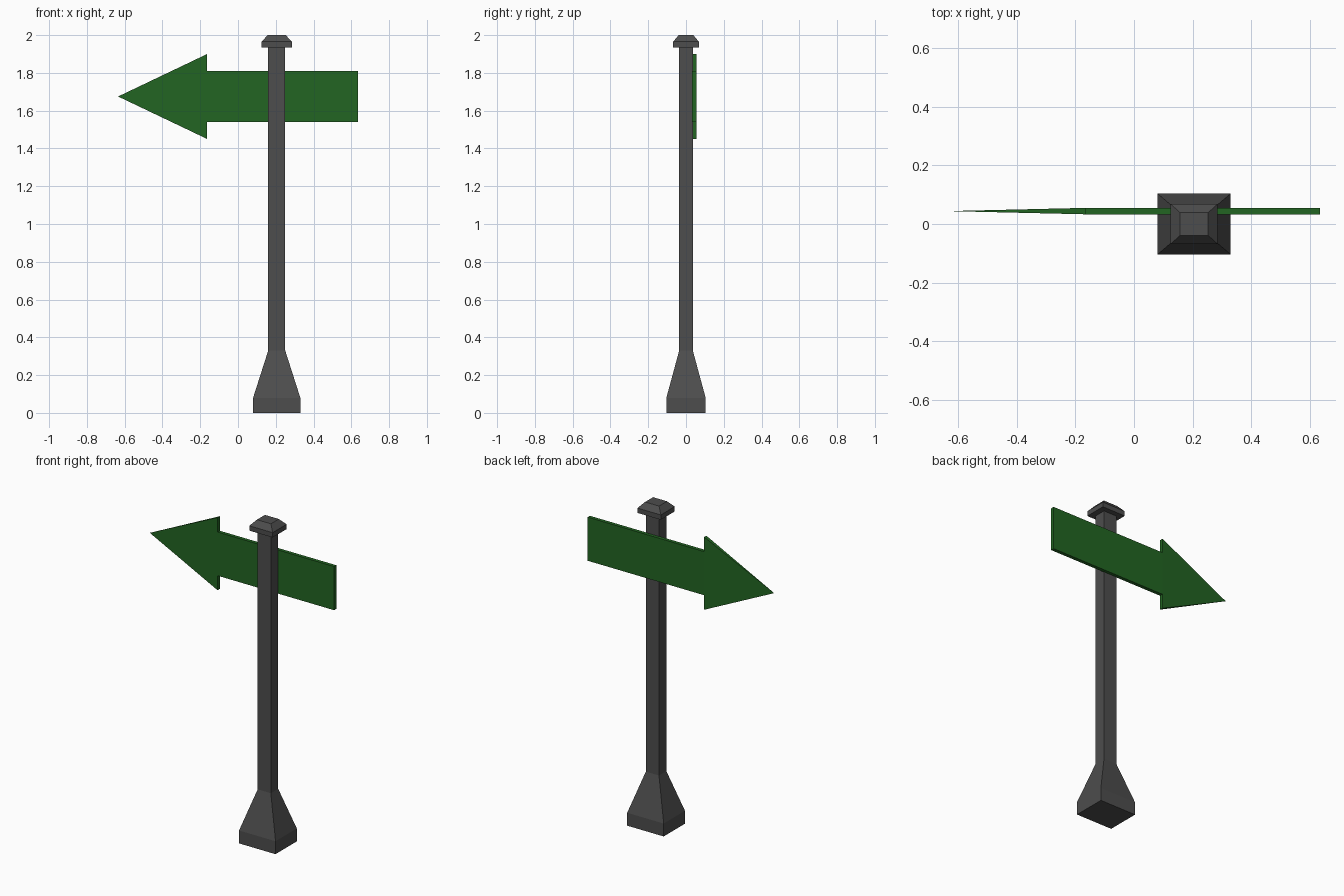
import bpy
import bmesh

cube = bpy.data.objects.get("Cube")
if cube:
    bpy.data.objects.remove(cube, do_unlink=True)


def material(name, colour):
    mat = bpy.data.materials.new(name)
    mat.use_nodes = True
    mat.diffuse_color = (*colour, 1)
    bsdf = next(n for n in mat.node_tree.nodes if n.type == 'BSDF_PRINCIPLED')
    bsdf.inputs["Base Color"].default_value = (*colour, 1)
    return mat


def finish(name, bm, mat):
    bmesh.ops.recalc_face_normals(bm, faces=bm.faces[:])
    mesh = bpy.data.meshes.new(name)
    bm.to_mesh(mesh)
    bm.free()
    mesh.materials.append(mat)
    obj = bpy.data.objects.new(name, mesh)
    bpy.context.collection.objects.link(obj)
    return obj


def square_loft(name, levels, x, mat):
    """Stack rectangular sections (half width, half depth, height)."""
    bm = bmesh.new()
    rings = [[bm.verts.new((x + sx * w, sy * d, z))
              for sx, sy in ((-1, -1), (1, -1), (1, 1), (-1, 1))]
             for w, d, z in levels]
    for low, high in zip(rings, rings[1:]):
        for i in range(4):
            j = (i + 1) % 4
            bm.faces.new((low[i], low[j], high[j], high[i]))
    bm.faces.new(rings[0])
    bm.faces.new(rings[-1])
    return finish(name, bm, mat)


grey = material("dark grey metal", (0.075, 0.075, 0.075))
green = material("sign green", (0.016, 0.13, 0.016))
POST_X = 0.205

# Flared foot, square post and bevelled cap
square_loft("post_foot", [(0.125, 0.104, 0), (0.125, 0.104, 0.08),
                          (0.045, 0.036, 0.33)], POST_X, grey)
square_loft("post_shaft", [(0.045, 0.036, 0.33), (0.045, 0.036, 1.935)], POST_X, grey)
square_loft("post_cap", [(0.08, 0.068, 1.935), (0.08, 0.068, 1.965),
                         (0.048, 0.039, 2.0)], POST_X, grey)

# Arrow board: flat panel and a head that thins to a sharp tip
SIGN_Y, SIGN_Z, HALF_T = 0.044, 1.675, 0.011
NECK_X, END_X = -0.163, 0.635
bm = bmesh.new()
bmesh.ops.create_cube(bm, size=1)
for v in bm.verts:
    v.co = (END_X if v.co.x > 0 else NECK_X,
            SIGN_Y + v.co.y * 2 * HALF_T, SIGN_Z + v.co.z * 0.27)
finish("sign_panel", bm, green)

bm = bmesh.new()
base = [bm.verts.new((NECK_X, SIGN_Y + sy * HALF_T, SIGN_Z + sz * 0.225))
        for sy, sz in ((-1, -1), (1, -1), (1, 1), (-1, 1))]
tip = bm.verts.new((-END_X, SIGN_Y, SIGN_Z))
bm.faces.new(base)
for i in range(4):
    bm.faces.new((base[i], base[(i + 1) % 4], tip))
finish("sign_arrowhead", bm, green)
